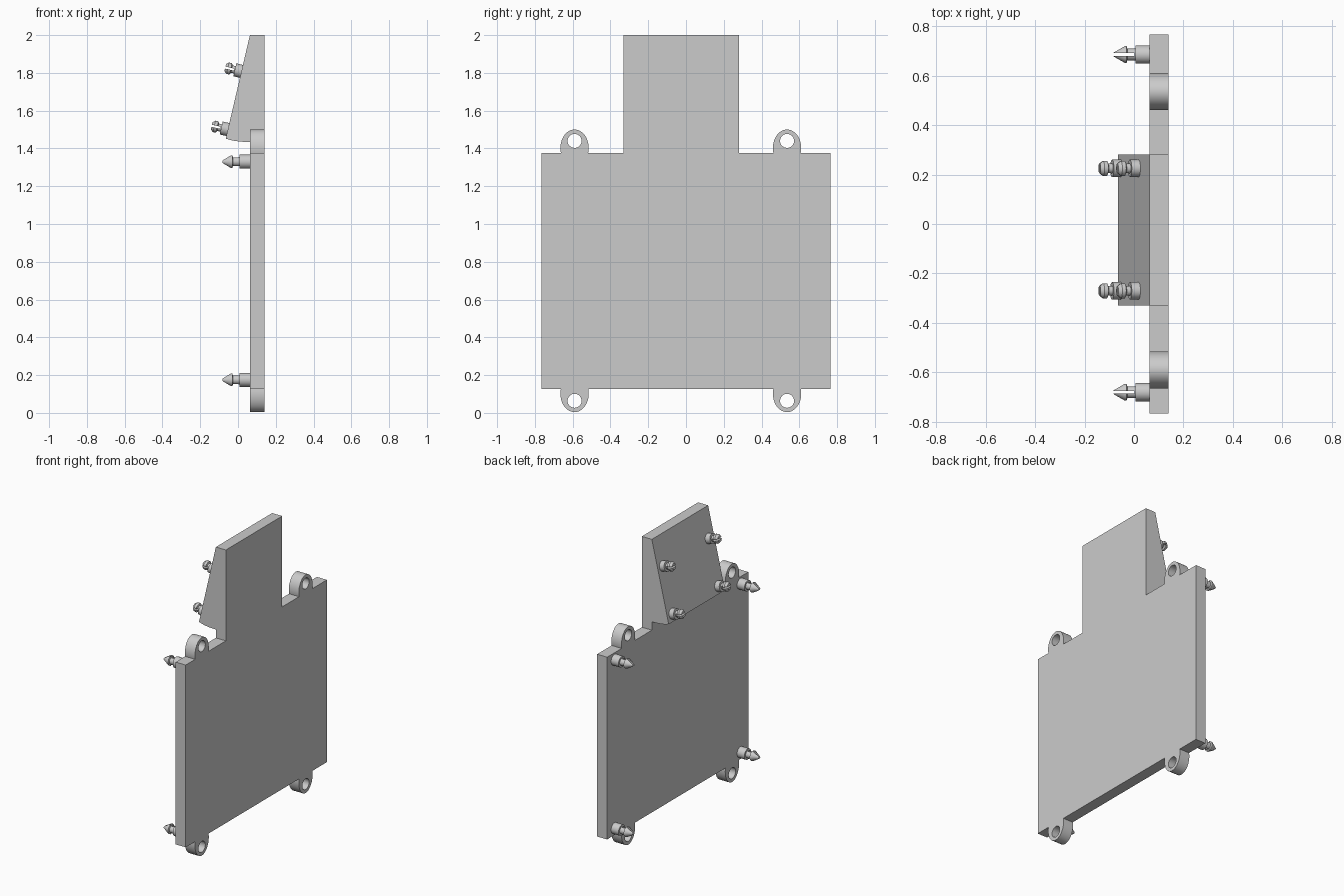
import bpy, bmesh
from math import sin, cos, pi, radians
from mathutils import Vector, Matrix

if "Cube" in bpy.data.objects:
    bpy.data.objects.remove(bpy.data.objects["Cube"])

grey = bpy.data.materials.new("plain grey")
grey.use_nodes = True
GREY = (0.6, 0.6, 0.6, 1)
grey.diffuse_color = GREY
grey.node_tree.nodes["Principled BSDF"].inputs["Base Color"].default_value = GREY

BACK, FACE = 0.063, 0.139        # plate thickness along x
LOW, HIGH = 0.127, 1.377         # plate bottom and top edges
HALF = 0.765                     # plate half width
Y0, Y1 = -0.33, 0.28             # neck sides


def finish(name, bm, smooth=True):
    bmesh.ops.recalc_face_normals(bm, faces=bm.faces)
    mesh = bpy.data.meshes.new(name)
    bm.to_mesh(mesh)
    bm.free()
    mesh.materials.append(grey)
    ob = bpy.data.objects.new(name, mesh)
    bpy.context.collection.objects.link(ob)
    if smooth:
        bpy.ops.object.select_all(action='DESELECT')
        ob.select_set(True)
        bpy.context.view_layer.objects.active = ob
        bpy.ops.object.shade_smooth_by_angle(angle=radians(30))
    return ob


def prism(name, outline, offset):
    """Extrude a flat outline along an offset."""
    bm = bmesh.new()
    face = bm.faces.new([bm.verts.new(p) for p in outline])
    ext = bmesh.ops.extrude_face_region(bm, geom=[face])
    verts = [g for g in ext["geom"] if isinstance(g, bmesh.types.BMVert)]
    bmesh.ops.translate(bm, verts=verts, vec=offset)
    return finish(name, bm, False)


def lug(name, y, edge, up):
    """Rounded ear with a screw hole, standing on a plate edge."""
    n = 48
    bm = bmesh.new()
    rings = []
    for x in (BACK, FACE):
        for outer in (True, False):
            ring = []
            for i in range(n):
                a = 2 * pi * i / n
                if outer:
                    dy, dz = 0.075 * cos(a), max(0, 0.025 + 0.098 * sin(a))
                else:
                    dy, dz = 0.037 * cos(a), 0.063 + 0.037 * sin(a)
                ring.append(bm.verts.new((x, y + dy, edge + up * dz)))
            rings.append(ring)
    bo, bi, fo, fi = rings
    for a, b in ((bo, bi), (bi, fi), (fi, fo), (fo, bo)):
        for i in range(n):
            j = (i + 1) % n
            bm.faces.new((a[i], a[j], b[j], b[i]))
    return finish(name, bm)


def slot_cutter(name, start, end, width):
    bm = bmesh.new()
    bmesh.ops.create_cube(bm, size=1)
    bmesh.ops.scale(bm, verts=bm.verts, vec=(width, 0.2, end - start))
    bmesh.ops.translate(bm, verts=bm.verts, vec=(0, 0, (start + end) / 2))
    ob = finish(name, bm, False)
    ob.hide_render = True
    return ob


def peg(name, profile, slot, matrix):
    """Lathed snap peg along local z, split by a slot across local x."""
    bm = bmesh.new()
    n = 32
    rings = [[bm.verts.new((r * cos(2 * pi * i / n), r * sin(2 * pi * i / n), z))
              for i in range(n)] for r, z in profile]
    for a, b in zip(rings, rings[1:]):
        for i in range(n):
            j = (i + 1) % n
            bm.faces.new((a[i], a[j], b[j], b[i]))
    bm.faces.new(rings[0])
    bm.faces.new(rings[-1])
    ob = finish(name, bm)
    cutter = slot_cutter(name + "_slot", *slot)
    mod = ob.modifiers.new("slot", 'BOOLEAN')
    mod.object, mod.solver = cutter, 'EXACT'
    bpy.context.view_layer.update()
    cut = bpy.data.meshes.new_from_object(
        ob.evaluated_get(bpy.context.evaluated_depsgraph_get()))
    ob.modifiers.clear()
    ob.data = cut
    bpy.data.objects.remove(cutter)
    ob.matrix_world = matrix
    return ob


def frame(origin, axis):
    """Local z follows the axis, local y stays in the given side direction."""
    return origin, Vector(axis).normalized()


# Flat plate with the upright neck
prism("back_plate", [(BACK, y, z) for y, z in (
    (-HALF, LOW), (HALF, LOW), (HALF, HIGH), (Y1, HIGH), (Y1, 2),
    (Y0, 2), (Y0, HIGH), (-HALF, HIGH))], (FACE - BACK, 0, 0))

# Sloping wedge behind the neck
TIP = Vector((-0.065, 0, 1.452))
prism("neck_wedge", [(x, Y0, z) for x, z in (
    (BACK, 2), (TIP.x, TIP.z), (-0.03, 1.442), (0.01, 1.436), (BACK, 1.434))],
    (0, Y1 - Y0, 0))

# Four screw ears
for side, y in (("left", 0.535), ("right", -0.59)):
    lug("upper_ear_" + side, y, HIGH, 1)
    lug("lower_ear_" + side, y, LOW, -1)


def placed(origin, axis, across):
    z = Vector(axis).normalized()
    x = Vector(across).normalized()
    rot = Matrix((x, z.cross(x), z)).transposed().to_4x4()
    return Matrix.Translation(origin) @ rot


# Pointed snap pegs at the plate corners
POINTED = [(0.037, -0.005), (0.037, 0.056), (0.024, 0.056), (0.024, 0.09),
           (0.034, 0.093), (0.034, 0.1), (0.008, 0.145)]
for row, z in (("upper", 1.33), ("lower", 0.175)):
    for side, y in (("front", -0.68), ("rear", 0.685)):
        peg(f"{row}_{side}_pointed_peg", POINTED, (0.06, 0.2, 0.011),
            placed((BACK, y, z), (-1, 0, 0), (0, 1, 0)))

# Blunt snap pegs standing square to the wedge slope
BLUNT = [(0.035, -0.005), (0.035, 0.036), (0.02, 0.036), (0.02, 0.053),
         (0.031, 0.058), (0.031, 0.074), (0.02, 0.088)]
slope = (Vector((BACK, 0, 2)) - TIP).normalized()
normal = Vector((-slope.z, 0, slope.x))
for row, z in (("upper", 1.808), ("lower", 1.5)):
    for side, y in (("front", -0.27), ("rear", 0.225)):
        origin = TIP + slope * ((z - TIP.z) / slope.z) + Vector((0, y, 0))
        peg(f"{row}_{side}_blunt_peg", BLUNT, (0.04, 0.2, 0.011),
            placed(origin, normal, slope))
